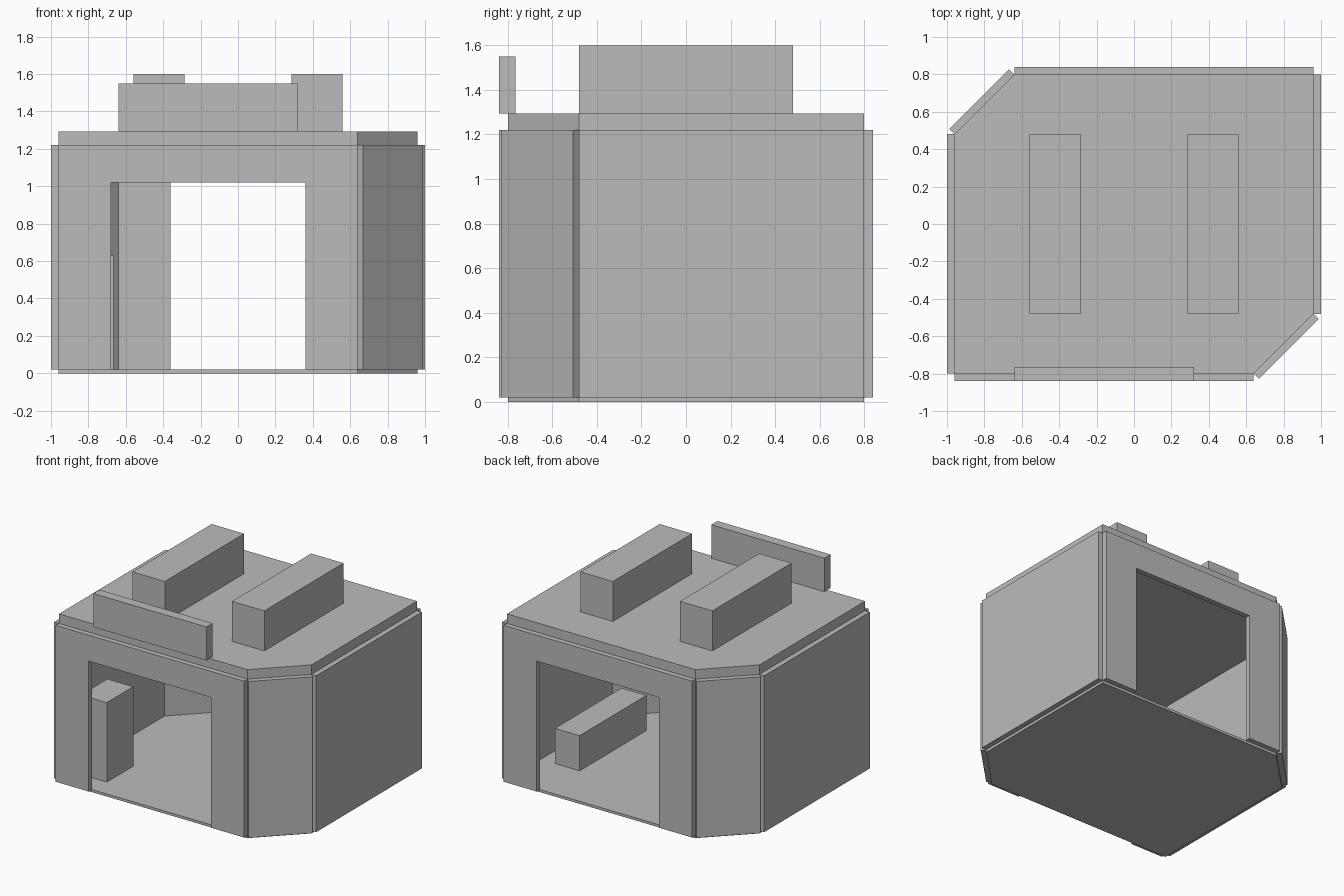
import bpy, bmesh

if "Cube" in bpy.data.objects:
    bpy.data.objects.remove(bpy.data.objects["Cube"])

grey = bpy.data.materials.new("plain_grey")
grey.diffuse_color = (0.5, 0.5, 0.5, 1)
grey.use_nodes = True
grey.node_tree.nodes["Principled BSDF"].inputs["Base Color"].default_value = grey.diffuse_color


def prism(name, outline, z0, z1):
    """Extrude a counter-clockwise plan outline from z0 up to z1."""
    bm = bmesh.new()
    base = bm.faces.new([bm.verts.new((x, y, z0)) for x, y in outline])
    top = bmesh.ops.extrude_face_region(bm, geom=[base])["geom"]
    for v in top:
        if isinstance(v, bmesh.types.BMVert):
            v.co.z = z1
    bmesh.ops.recalc_face_normals(bm, faces=bm.faces[:])
    mesh = bpy.data.meshes.new(name)
    bm.to_mesh(mesh)
    bm.free()
    mesh.materials.append(grey)
    ob = bpy.data.objects.new(name, mesh)
    bpy.context.collection.objects.link(ob)
    return ob


def box(name, x0, x1, y0, y1, z0, z1):
    return prism(name, [(x0, y0), (x1, y0), (x1, y1), (x0, y1)], z0, z1)


def door_wall(name, s):
    """Wall with a doorway, drawn in x-z and given thickness along y."""
    pts = [(-0.96, 0.02), (-0.68, 0.02), (-0.68, 1.02), (0.36, 1.02),
           (0.36, 0.02), (0.64, 0.02), (0.64, 1.22), (-0.96, 1.22)]
    ob = prism(name, pts, 0.80, 0.84)
    for v in ob.data.vertices:
        x, z, y = v.co
        v.co = (s * x, -s * y, z)
    bm = bmesh.new()
    bm.from_mesh(ob.data)
    bmesh.ops.recalc_face_normals(bm, faces=bm.faces[:])
    bm.to_mesh(ob.data)
    bm.free()


# Floor and roof slabs, with two opposite corners cut off
plan = [(-0.96, -0.8), (0.64, -0.8), (0.96, -0.48),
        (0.96, 0.8), (-0.64, 0.8), (-0.96, 0.48)]
prism("floor", plan, 0, 0.02)
prism("roof", plan, 1.22, 1.293)

# Walls repeat with a half turn about the centre
t = 0.028
for side, s in (("front", 1), ("back", -1)):
    door_wall(side + "_wall", s)
    corner = [(0.64, -0.8), (0.64 + t, -0.8 - t), (0.96 + t, -0.48 - t), (0.96, -0.48)]
    prism(side + "_corner_wall", [(s * x, s * y) for x, y in corner], 0.02, 1.22)
    xs = sorted((s * 0.96, s * 1.0))
    ys = sorted((s * -0.48, s * 0.8))
    box(("right" if s > 0 else "left") + "_side_wall", *xs, *ys, 0.02, 1.22)

# Roof units and sign board
box("left_roof_unit", -0.56, -0.285, -0.48, 0.48, 1.293, 1.6)
box("right_roof_unit", 0.285, 0.56, -0.48, 0.48, 1.293, 1.6)
box("sign_board", -0.64, 0.32, -0.84, -0.765, 1.293, 1.55)

# Furniture inside
box("cabinet", -0.885, -0.665, -0.64, -0.32, 0.02, 0.63)
box("bench", 0.63, 0.84, -0.42, 0.39, 0.02, 0.29)
